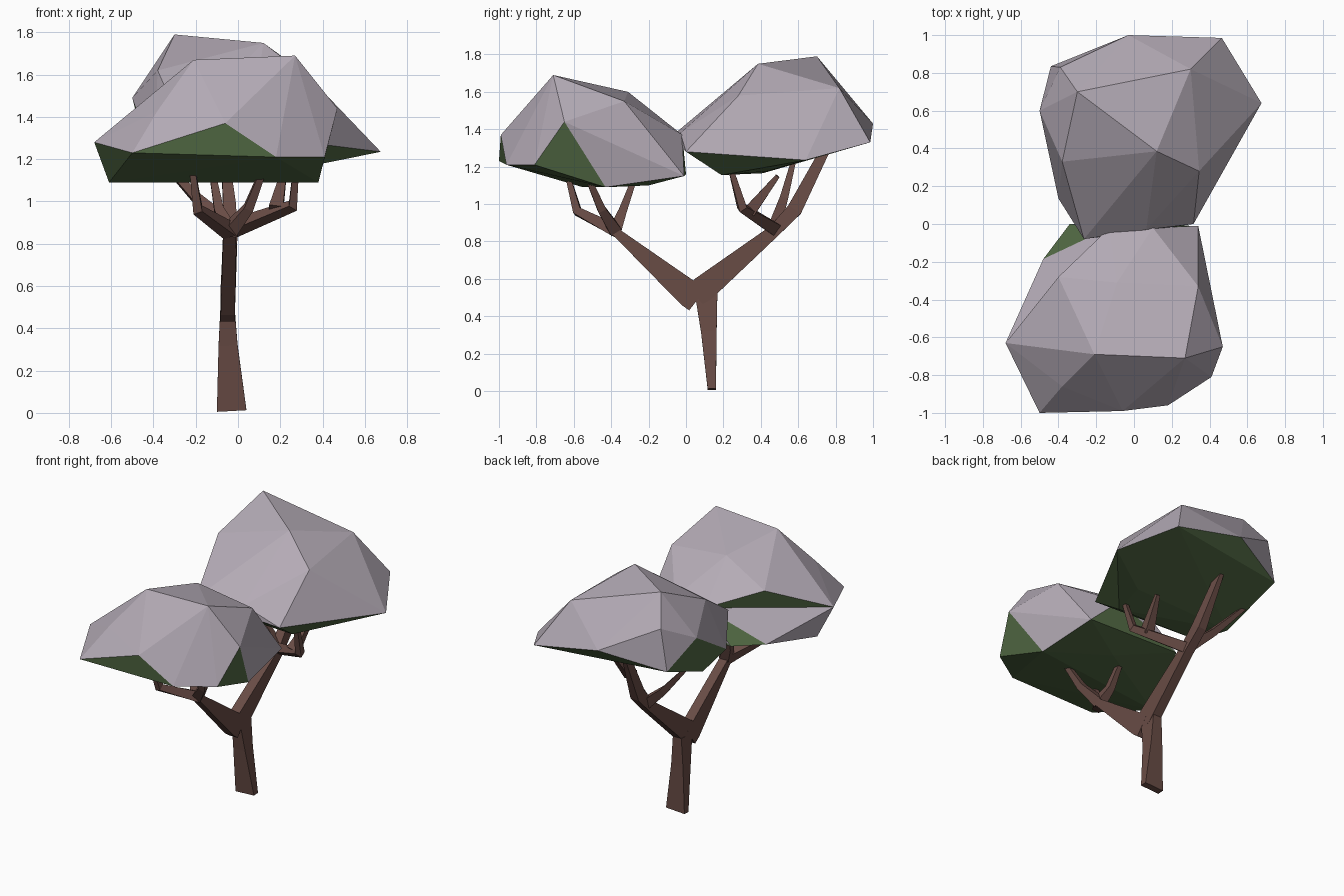
import bpy, bmesh
from mathutils import Vector

cube = bpy.data.objects.get("Cube")
if cube:
    bpy.data.objects.remove(cube, do_unlink=True)


def material(name, rgb):
    mat = bpy.data.materials.new(name)
    mat.use_nodes = True
    colour = (*rgb, 1)
    mat.diffuse_color = colour
    node = mat.node_tree.nodes["Principled BSDF"]
    node.inputs["Base Color"].default_value = colour
    node.inputs["Roughness"].default_value = 0.9
    return mat


lilac = material("pale lilac grey", (0.46, 0.41, 0.47))
green = material("dark leaf green", (0.085, 0.145, 0.058))
bark = material("brown bark", (0.14, 0.072, 0.06))


def finish(bm, name, mats):
    bmesh.ops.recalc_face_normals(bm, faces=bm.faces)
    mesh = bpy.data.meshes.new(name)
    bm.to_mesh(mesh)
    bm.free()
    for mat in mats:
        mesh.materials.append(mat)
    obj = bpy.data.objects.new(name, mesh)
    bpy.context.collection.objects.link(obj)
    return obj


def canopy(name, points, green_spots, creases=()):
    """Faceted crown: hull of its corners, green below and at a few side facets.
    Each crease turns the edge between two corners to make a shallow fold."""
    bm = bmesh.new()
    corners = [bm.verts.new(p) for p in points]
    hull = bmesh.ops.convex_hull(bm, input=bm.verts)
    for a, b in creases:
        edge = bm.edges.get((corners[a], corners[b]))
        if edge:
            bmesh.ops.rotate_edges(bm, edges=[edge])
    spare = {v for v in hull["geom_interior"] if isinstance(v, bmesh.types.BMVert)}
    bmesh.ops.delete(bm, geom=list(spare), context="VERTS")
    bmesh.ops.recalc_face_normals(bm, faces=bm.faces)
    bm.normal_update()
    for face in bm.faces:
        centre = face.calc_center_median()
        painted = any((centre - Vector(s)).length < 0.07 for s in green_spots)
        face.material_index = int(face.normal.z < -0.2 or painted)
    finish(bm, name, [lilac, green])


def limb(name, path):
    """Four-sided tapering limb; each stop is x, y, z, half width, half depth."""
    bm = bmesh.new()
    stops = [Vector(p[:3]) for p in path]
    rings = []
    for i, (x, y, z, w, d) in enumerate(path):
        along = stops[min(i + 1, len(stops) - 1)] - stops[max(i - 1, 0)]
        along.normalize()
        v = along.cross(Vector((1, 0, 0))).normalized()
        u = v.cross(along)
        rings.append([bm.verts.new(stops[i] + u * w * a + v * d * b)
                      for a, b in ((-1, -1), (1, -1), (1, 1), (-1, 1))])
    for low, high in zip(rings, rings[1:]):
        for k in range(4):
            n = (k + 1) % 4
            bm.faces.new((low[k], low[n], high[n], high[k]))
    bm.faces.new(rings[0])
    bm.faces.new(rings[-1])
    finish(bm, name, [bark])


def twig(name, *path):
    """Thin limb that narrows evenly to its tip."""
    sizes = [0.033 - 0.021 * i / (len(path) - 1) for i in range(len(path))]
    limb(name, [(*p, s, s) for p, s in zip(path, sizes)])


# Crowns
canopy("front_canopy", [
    (-.68, -.63, 1.28), (-.5, -1, 1.23), (-.06, -.99, 1.37), (.18, -.96, 1.21),
    (.41, -.81, 1.21), (.47, -.65, 1.44), (.38, -.43, 1.09), (.34, -.33, 1.55),
    (.34, -.01, 1.15), (-.09, -.31, 1.6), (-.21, -.69, 1.67), (.27, -.71, 1.69),
    (-.4, -.28, 1.45), (-.38, -.86, 1.43), (-.48, -.185, 1.14), (-.34, 0, 1.16),
    (-.61, -.55, 1.09), (-.13, -.02, 1.36), (.1, -.02, 1.37), (0, -.2, 1.1)],
    [(-.13, -.98, 1.27), (.42, -.63, 1.25), (-.31, -.07, 1.22), (0, -.01, 1.22)],
    creases=[(12, 15), (12, 14)])

canopy("back_canopy", [
    (-.03, 1, 1.43), (.465, .985, 1.33), (.675, .64, 1.235), (.345, .28, 1.58),
    (.315, 0, 1.28), (.065, -.03, 1.38), (-.265, -.08, 1.36), (-.4, .135, 1.21),
    (-.415, .41, 1.165), (-.38, .33, 1.62), (-.5, .6, 1.49), (-.44, .835, 1.33),
    (-.39, .83, 1.61), (.3, .82, 1.62), (-.3, .7, 1.79), (.12, .385, 1.75),
    (.28, .19, 1.155), (.33, .43, 1.175)],
    [(-.45, .62, 1.33)])

# Trunk and its fork
limb("trunk", [(-.03, .138, .01, .07, .022), (-.047, .122, .32, .045, .042),
               (-.05, .108, .52, .032, .06)])
limb("front_branch", [(-.048, .06, .487, .034, .07), (-.048, .02, .518, .034, .072),
                      (-.04, -.38, .855, .03, .022)])
limb("back_branch", [(-.048, .05, .51, .034, .06), (-.048, .09, .545, .034, .07),
                     (-.035, .47, .855, .032, .033), (-.04, .58, .97, .03, .04),
                     (-.07, .75, 1.3, .014, .025)])

# Twigs holding the front crown
front = (-.04, -.38, .86)
twig("front_twig_right", front, (-.19, -.58, .96), (-.22, -.64, 1.18))
twig("front_twig_left", front, (.05, -.45, .97), (.14, -.55, 1.2))
twig("front_twig_rear", front, (-.09, -.34, .96), (-.13, -.26, 1.18))

# Twigs holding the back crown
back = (-.03, .47, .87)
twig("back_twig_left", back, (.26, .3, .98), (.28, .23, 1.22))
twig("back_twig_left_spur", (.18, .34, .96), (.22, .49, 1.15))
twig("back_twig_right", back, (-.2, .52, 1.02), (-.41, .58, 1.25))
